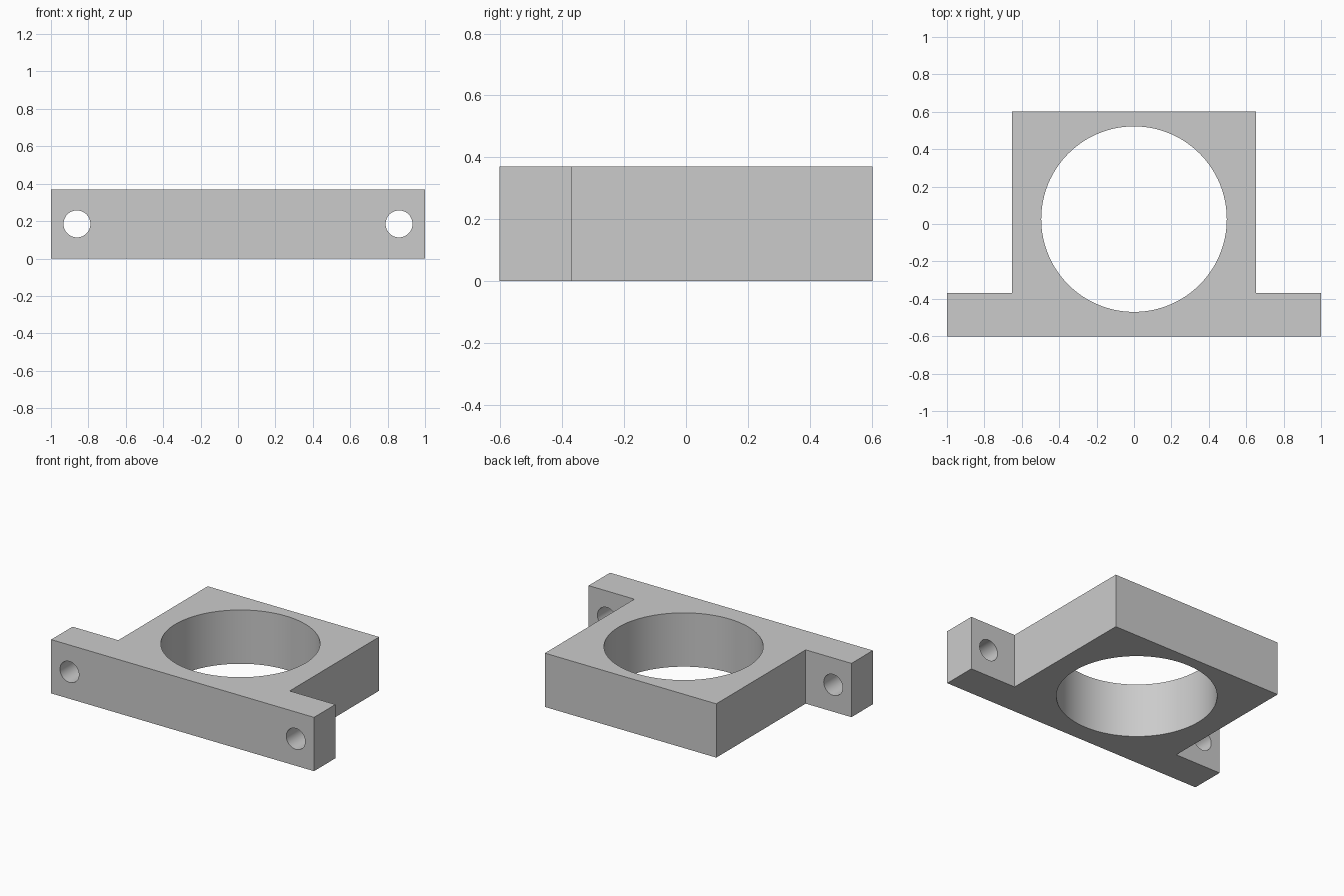
import bpy
import math

cube = bpy.data.objects.get("Cube")
if cube:
    bpy.data.objects.remove(cube, do_unlink=True)

HEIGHT = 0.37
BACK, STEP = 0.602, -0.37
BODY_X = 0.652

# Plain grey material
grey = bpy.data.materials.new("light_grey")
grey.use_nodes = True
colour = (0.6, 0.6, 0.6, 1)
grey.diffuse_color = colour
grey.node_tree.nodes["Principled BSDF"].inputs["Base Color"].default_value = colour

# Bracket block: stepped outline extruded upwards
half = [(1, -BACK), (1, STEP), (BODY_X, STEP), (BODY_X, BACK)]
outline = half + [(-x, y) for x, y in reversed(half)]
n = len(outline)
verts = [(x, y, z) for z in (0, HEIGHT) for x, y in outline]
faces = [tuple(reversed(range(n))), tuple(range(n, 2 * n))]
faces += [(i, (i + 1) % n, (i + 1) % n + n, i + n) for i in range(n)]
mesh = bpy.data.meshes.new("mounting_bracket")
mesh.from_pydata(verts, [], faces)
mesh.materials.append(grey)
bracket = bpy.data.objects.new("mounting_bracket", mesh)
bpy.context.collection.objects.link(bracket)


def drill(name, radius, location, sides, tilt=0):
    """Cut a round through hole in the bracket."""
    bpy.ops.mesh.primitive_cylinder_add(
        vertices=sides, radius=radius, depth=1, location=location, rotation=(tilt, 0, 0))
    cutter = bpy.context.object
    cutter.name = name + "_cutter"
    cutter.data.materials.append(grey)
    cut = bracket.modifiers.new(name, "BOOLEAN")
    cut.operation = "DIFFERENCE"
    cut.solver = "EXACT"
    cut.object = cutter
    bpy.ops.object.select_all(action="DESELECT")
    bpy.context.view_layer.objects.active = bracket
    bracket.select_set(True)
    bpy.ops.object.modifier_apply(modifier=name)
    bpy.data.objects.remove(cutter, do_unlink=True)


# Large central bore and one bolt hole through each ear
drill("central_bore", 0.496, (0, 0.026, HEIGHT / 2), 128)
for side, name in ((1, "left_bolt_hole"), (-1, "right_bolt_hole")):
    drill(name, 0.072, (side * 0.861, -0.5, HEIGHT / 2), 48, math.pi / 2)

# Smooth bore walls, crisp edges
bpy.ops.object.shade_smooth_by_angle(angle=math.radians(30))
